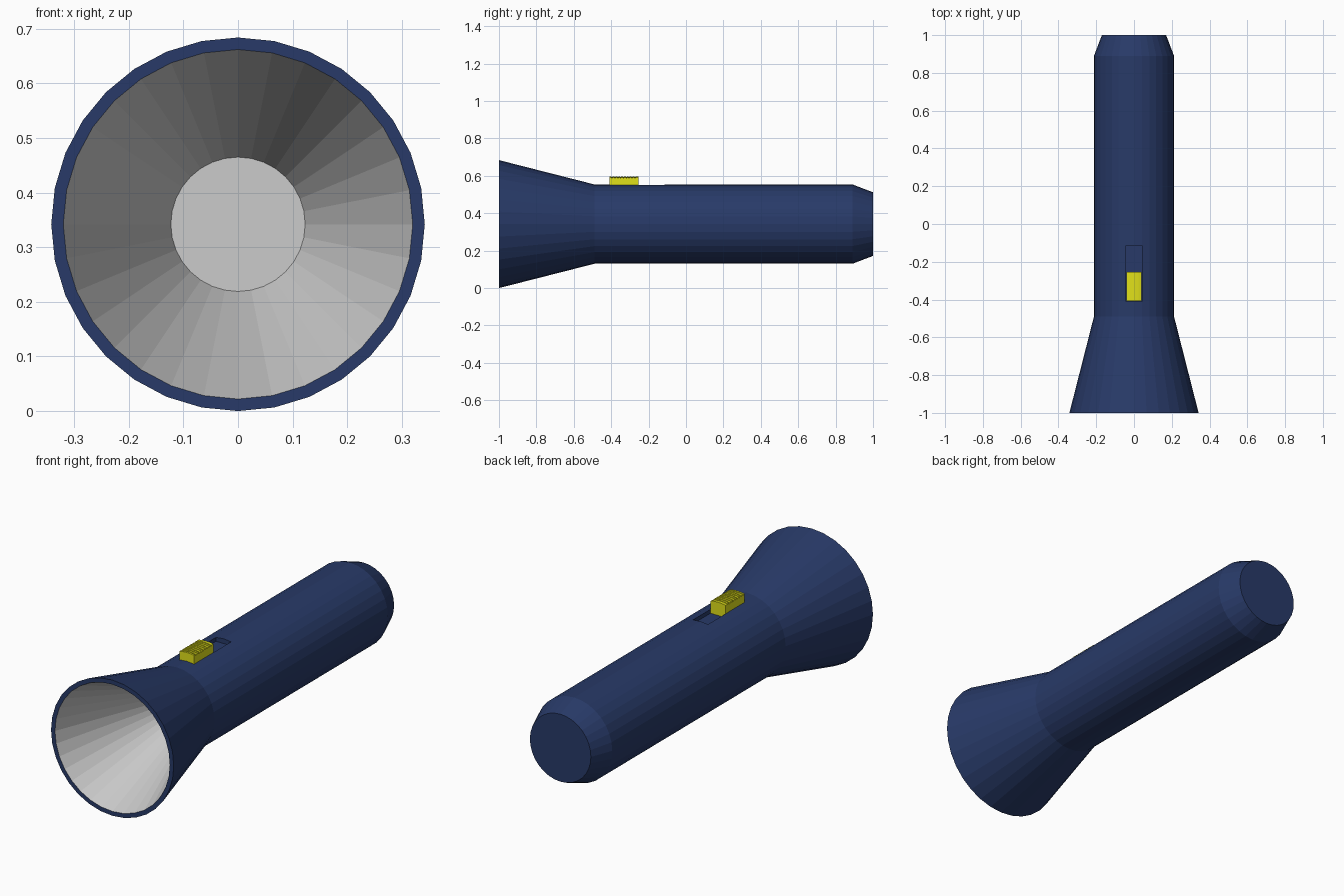
import bpy, bmesh, math

if "Cube" in bpy.data.objects:
    bpy.data.objects.remove(bpy.data.objects["Cube"])

SIDES = 32
AXIS_Z = 0.342


def material(name, color):
    m = bpy.data.materials.new(name)
    m.diffuse_color = (*color, 1)
    m.use_nodes = True
    m.node_tree.nodes["Principled BSDF"].inputs["Base Color"].default_value = m.diffuse_color
    return m


def finish(name, bm, mat=None):
    me = bpy.data.meshes.new(name)
    bm.to_mesh(me)
    bm.free()
    ob = bpy.data.objects.new(name, me)
    bpy.context.collection.objects.link(ob)
    if mat:
        me.materials.append(mat)
    return ob


def lathe(profile, caps):
    """Spin (radius, y) points around the long axis; cap both ends or only the first."""
    bm = bmesh.new()
    rings = []
    for r, y in profile:
        ring = []
        for i in range(SIDES):
            a = 2 * math.pi * i / SIDES
            ring.append(bm.verts.new((r * math.cos(a), y, AXIS_Z + r * math.sin(a))))
        rings.append(ring)
    for a, b in zip(rings, rings[1:]):
        for i in range(SIDES):
            j = (i + 1) % SIDES
            bm.faces.new((a[i], a[j], b[j], b[i]))
    for k in caps:
        bm.faces.new(rings[k])
    bmesh.ops.recalc_face_normals(bm, faces=bm.faces)
    return bm


navy = material("navy", (0.021, 0.042, 0.138))
yellow = material("yellow", (0.75, 0.75, 0.01))

# Flared head, barrel and tapered tail, hollow behind the reflector
body = finish("body", lathe([(0.127, -0.49), (0.32, -1), (0.342, -1),
                             (0.212, -0.49), (0.212, 0.89), (0.17, 1)], (0, -1)), navy)

# Slide slot cut into the top of the barrel
bm = bmesh.new()
bmesh.ops.create_cube(bm, size=1)
for v in bm.verts:
    v.co = (v.co.x * 0.084, -0.2625 + v.co.y * 0.295, 0.575 + v.co.z * 0.09)
cutter = finish("slot_cutter", bm, navy)
cutter.hide_render = True
mod = body.modifiers.new("slot", 'BOOLEAN')
mod.object = cutter
mod.operation = 'DIFFERENCE'
mod.solver = 'EXACT'
bpy.context.view_layer.objects.active = body
bpy.ops.object.modifier_apply(modifier=mod.name)
bpy.data.objects.remove(cutter)

# Conical reflector with a flat bulb disc at the bottom
bm = lathe([(0.123, -0.5), (0.32, -1)], (0,))
bm.faces.ensure_lookup_table()
if bm.faces[-1].normal.y > 0:
    bmesh.ops.reverse_faces(bm, faces=bm.faces)
finish("reflector", bm)

# Sliding switch: ridged side outline swept across a slightly crowned width
Y0, Y1, TOP, RIDGES = -0.408, -0.255, 0.597, 10
step = (Y1 - Y0) / RIDGES
outline = [(Y0, 0.53)]
for i in range(RIDGES):
    y = Y0 + i * step
    outline += [(y, TOP), (y + step * 0.65, TOP)]
    if i < RIDGES - 1:
        outline += [(y + step * 0.65, TOP - 0.004), (y + step, TOP - 0.004)]
outline += [(Y1, TOP), (Y1, 0.53)]
bm = bmesh.new()
sections = []
for t in (-1, -0.6, 0, 0.6, 1):
    sections.append([bm.verts.new((0.041 * t, y, z - (0.005 * t * t if z > 0.55 else 0)))
                     for y, z in outline])
n = len(outline)
for a, b in zip(sections, sections[1:]):
    for i in range(n):
        j = (i + 1) % n
        bm.faces.new((a[i], a[j], b[j], b[i]))
bm.faces.new(sections[0])
bm.faces.new(sections[-1])
bmesh.ops.recalc_face_normals(bm, faces=bm.faces)
finish("switch", bm, yellow)
